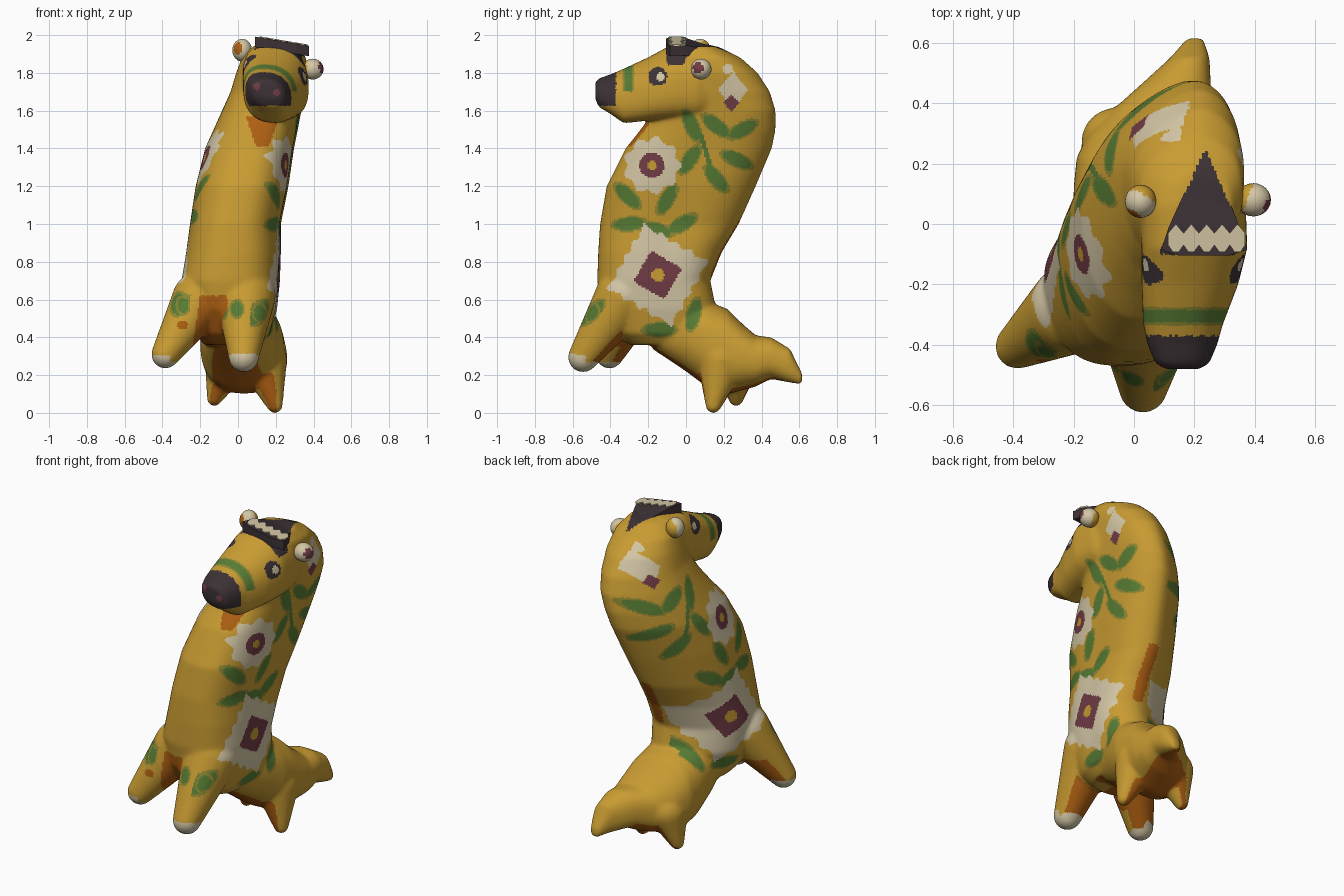
import bpy, bmesh, math
from mathutils import Vector, Matrix

if "Cube" in bpy.data.objects:
    bpy.data.objects.remove(bpy.data.objects["Cube"])

COLORS = {
    "mustard": (0.58, 0.33, 0.032), "burnt_orange": (0.42, 0.115, 0.006),
    "cream": (0.66, 0.57, 0.38), "charcoal": (0.045, 0.031, 0.035),
    "plum": (0.165, 0.045, 0.06), "leaf_green": (0.095, 0.20, 0.035),
    "olive": (0.27, 0.245, 0.032),
}
MATS = {}
for name, c in COLORS.items():
    MATS[name] = bpy.data.materials.new(name)
    MATS[name].diffuse_color = (*c, 1)
INDEX = {n: i for i, n in enumerate(COLORS)}


def finish(name, bm):
    bmesh.ops.recalc_face_normals(bm, faces=bm.faces)
    me = bpy.data.meshes.new(name)
    bm.to_mesh(me)
    bm.free()
    ob = bpy.data.objects.new(name, me)
    bpy.context.collection.objects.link(ob)
    for m in MATS.values():
        me.materials.append(m)
    return ob


def loft(bm, rings):
    rows = [[bm.verts.new(p) for p in r] for r in rings]
    n = len(rows[0])
    for a, b in zip(rows, rows[1:]):
        for i in range(n):
            bm.faces.new((a[i], a[(i + 1) % n], b[(i + 1) % n], b[i]))
    bm.faces.new(rows[0][::-1])
    bm.faces.new(rows[-1])


def ball(bm, c, r):
    m = Matrix.Translation(c) @ Matrix.Diagonal((*r, 1))
    bmesh.ops.create_uvsphere(bm, u_segments=24, v_segments=16, radius=1, matrix=m)


def limb(bm, p0, r0, p1, r1):
    for i in range(17):
        t = i / 16
        r = r0 + (r1 - r0) * t
        ball(bm, Vector(p0).lerp(Vector(p1), t), (r, r, r))


def power(v, e):
    return math.copysign(abs(v) ** e, v)


ANG = [2 * math.pi * (i + .5) / 48 for i in range(48)]
body = bmesh.new()

# upright torso: z, x range, y range; broad flat chest, narrow back leaning right
torso = [(.36, -.18, .12, -.30, .08), (.42, -.23, .17, -.38, .11), (.55, -.28, .2, -.45, .16),
         (.7, -.30, .215, -.47, .13), (.85, -.275, .22, -.465, .19), (1, -.255, .22, -.455, .28),
         (1.2, -.225, .26, -.42, .37), (1.4, -.175, .29, -.32, .455), (1.5, -.13, .31, -.24, .475),
         (1.6, -.085, .33, -.17, .475), (1.7, -.04, .35, -.12, .445), (1.8, -.01, .365, -.1, .38),
         (1.88, .02, .36, -.08, .29), (1.94, .08, .32, -.05, .17)]
rings = []
for z, x0, x1, y0, y1 in torso:
    ring = []
    for t in ANG:
        s, c = math.sin(t), math.cos(t)
        lean = .42 * max(0, s) ** 1.5 * min(1, max(.2, (2 - z) / .4))
        ring.append(((x0 + x1) / 2 + (x1 - x0) / 2 * (power(c, .75 if s < 0 else .75 + .45 * s) + lean),
                     (y0 + y1) / 2 + (y1 - y0) / 2 * (power(s, .9) if s < 0 else s), z))
    rings.append(ring)
loft(body, rings)


# parts lofted front to back: y, x range, z range, with a sideways roll and squareness
def loft_y(sections, roll, e):
    loft(body, [[((x0 + x1) / 2 + (x1 - x0) / 2 * power(math.cos(t), e), y,
                  (z0 + z1) / 2 + (z1 - z0) / 2 * power(math.sin(t), e) - roll * (x1 - x0) / 2 * math.cos(t))
                 for t in ANG] for y, x0, x1, z0, z1 in sections])


# head with snout
loft_y([(-.48, .10, .22, 1.66, 1.75), (-.46, .07, .25, 1.62, 1.77), (-.4, .045, .275, 1.585, 1.79),
        (-.33, .03, .295, 1.535, 1.82), (-.2, .025, .345, 1.55, 1.88), (-.08, .025, .375, 1.56, 1.945),
        (.06, .02, .37, 1.56, 1.955), (.14, .04, .34, 1.56, 1.945), (.22, .08, .3, 1.58, 1.9)], .17, .82)
# hindquarters ending in a stubby tail
loft_y([(-.18, -.15, .12, .34, .55), (0, -.2, .2, .22, .64), (.12, -.2, .24, .13, .59),
        (.22, -.19, .25, .1, .55), (.3, -.15, .26, .12, .47), (.37, -.08, .26, .14, .41),
        (.45, .01, .255, .18, .4), (.55, .12, .25, .16, .34), (.615, .175, .23, .15, .21)], 0, .85)
# front and hind legs
limb(body, (.04, -.32, .62), .16, (.03, -.545, .295), .08)
limb(body, (-.2, -.28, .6), .15, (-.385, -.405, .31), .075)
limb(body, (.13, .19, .28), .13, (.195, .145, .04), .042)
limb(body, (-.06, .27, .26), .115, (-.125, .265, .075), .04)

# fuse the clay
ob = finish("body", body)
bpy.context.view_layer.objects.active = ob
ob.select_set(True)
m = ob.modifiers.new("fuse", 'REMESH')
m.mode, m.voxel_size = 'VOXEL', .01
m = ob.modifiers.new("soften", 'SMOOTH')
m.factor, m.iterations = .5, 14
for mod in list(ob.modifiers):
    bpy.ops.object.modifier_apply(modifier=mod.name)
me = ob.data
if len(me.materials) == 0:
    for mat in MATS.values():
        me.materials.append(mat)

# leaves on the flanks: y, z, tilt in degrees
LEAVES = [(.03, 1.52, 115), (.16, 1.52, 142), (.3, 1.5, 28), (.27, 1.34, -25), (.02, 1.34, 55),
          (.16, 1.24, -50), (-.1, 1.13, 60), (-.31, 1.15, -45), (-.3, 1.0, 5), (-.02, 1.0, 30),
          (-.16, .97, -15), (.04, .52, 75), (-.14, .44, 0), (-.5, .53, 45)]
LEAVES = [(y, z, math.cos(math.radians(a)), math.sin(math.radians(a))) for y, z, a in LEAVES]


def flank(y, z):
    # large square flower with ruffled edge
    d, t = math.hypot(y + .15, z - .73), math.atan2(z - .73, y + .15) - .26
    square = 1 / (abs(math.cos(t)) + abs(math.sin(t)))
    if d < .036:
        return "mustard"
    if d < .133 * square:
        return "plum"
    if d < .275 * square + .01 * math.cos(16 * t):
        return "cream"
    # round flower with petals
    d, t = math.hypot(y + .18, z - 1.31), math.atan2(z - 1.31, y + .18)
    if d < .024:
        return "mustard"
    if d < .066:
        return "plum"
    if d < .142 + .012 * math.cos(9 * t):
        return "cream"
    # bud on the neck
    if abs(y - .24) + abs(z - 1.64) < .042:
        return "plum"
    if abs(y - .25) + abs(z - 1.71) * .8 < .08 or math.hypot(y - .22, z - 1.82) < .028:
        return "cream"
    hit = None
    for cy, cz, c, s in LEAVES:
        u, v = (y - cy) * c + (z - cz) * s, (z - cz) * c - (y - cy) * s
        d = math.hypot(u / .1, v / .042)
        if d < .8:
            return "leaf_green"
        if d < 1:
            hit = "olive"
    # stem
    if abs(y - .1 + (z - 1.4) * .3) < .012 and 1.3 < z < 1.48:
        return "leaf_green"
    return hit


def crown_area(x, y):
    return -.1 < y < .25 and abs(x - .235) < .145 * (.25 - y) / .33


def paint(p, n):
    x, y, z = p
    if z > 1.84 and n.z > .35 and crown_area(x, y):
        return "charcoal"
    if y < -.1 and z > 1.5:  # face
        for cx, cz in ((.1, 1.73), (.205, 1.695)):
            if y < -.43 and math.hypot(x - cx, z - cz) < .02:
                return "plum"
        if y < -.37 and z > 1.625:
            return "charcoal"
        cz = 1.78 if x > .2 else 1.845
        d = math.hypot(y + .15, z - cz)
        if abs(n.x) > .3 and d < .05:
            return "cream" if math.hypot(y + .135, z - cz) < .022 else "charcoal"
        if -.335 < y < -.275 and z > 1.7:
            return "leaf_green" if -.325 < y < -.285 else "olive"
    if 1.41 < z < 1.57 and abs(x - .13) < .03 + (z - 1.4) * .35 and n.y < -.3 and y > -.34 and n.x < .6:
        return "burnt_orange"  # throat
    if z < .31 and y < -.2 and (y < -.53 or x < -.36 or (n.z < -.5 and z < .27)):
        return "cream"  # paw tips
    if y < -.2 and .34 < z < .62 and abs(x + .13) < .07 + (.62 - z) * .15 and n.y < .2 and y > -.48 and z > .62 - (y + .5) * 3:
        return "burnt_orange"  # between the front legs
    if y > -.22 and z < .45 and x < .2 and n.x < .4 and n.x > -.6 and (n.z < -.4 or n.y < -.3):
        return "burnt_orange"  # belly and hind legs
    if y < -.2 and z < .45 and n.y > .1 and n.z < -.05 and abs(n.x) < .75:
        return "burnt_orange"  # backs of the front legs
    if .72 < z < 1.02 and n.y > .5 and .05 < x < .12:
        return "burnt_orange"  # small of the back
    if y < -.35 and z < .62 and n.y < -.4:  # shoulder dabs
        if math.hypot(x + .295, (z - .465) * 1.3) < .03:
            return "burnt_orange"
        d = min(math.hypot((x - cx) / .04, (z - cz) / .055) for cx, cz in ((-.005, .55), (.115, .53), (-.29, .57)))
        if d < 1:
            return "leaf_green" if d < .75 else "olive"
    if n.x > .25:
        return flank(y, z) or "mustard"
    if n.x < -.25:
        return flank(y - .08, z - .04) or "mustard"
    return "mustard"


for f in me.polygons:
    f.material_index = INDEX[paint(f.center, f.normal)]
    f.use_smooth = True

# ears: cream cups with a coloured inside and a clay-coloured back
for name, c, look, size, inner in (
        ("right_ear", (.395, .08, 1.82), (.9, -.35, .15), (.058, .055, .055), "plum"),
        ("left_ear", (.022, .075, 1.92), (-.45, -.8, .2), (.052, .055, .06), "burnt_orange")):
    bm = bmesh.new()
    look = Vector(look).normalized()
    ball(bm, c, size)
    ear = finish(name, bm)
    for f in ear.data.polygons:
        off = f.center - Vector(c)
        depth = off.dot(look)
        side = (off - look * depth).length
        f.material_index = INDEX["mustard" if depth < -.012 else inner if depth > 0 and side < .03 else "cream"]
        f.use_smooth = True


# thin dark wedge on the crown of the head
def top(x, y):
    return 1.99 - .17 * (x - .1) - .3 * max(0, y - .03)


outline = [(.09, -.085), (.15, -.105), (.31, -.105), (.375, -.085), (.35, -.01), (.25, .235), (.225, .235), (.115, -.01)]
bm = bmesh.new()
lower = [bm.verts.new((x, y, top(x, y) - .055)) for x, y in outline]
upper = [bm.verts.new((x, y, top(x, y))) for x, y in outline]
for i in range(len(outline)):
    j = (i + 1) % len(outline)
    bm.faces.new((lower[i], lower[j], upper[j], upper[i]))
bm.faces.new(lower[::-1])
bmesh.ops.triangulate(bm, faces=[bm.faces.new(upper)])
crown = finish("crown_patch", bm)
for f in crown.data.polygons:
    f.material_index = INDEX["charcoal"]

# row of cream petals along the front of the wedge
bm = bmesh.new()
for i in range(5):
    x0, x1 = .113 + i * .051, .164 + i * .051
    mid = (x0 + x1) / 2
    pts = [(x0, -.07), (mid - .01, -.092), (mid + .01, -.092), (x1, -.07), (x1, -.03), (mid, .0), (x0, -.03)]
    loft(bm, [[(x, y, top(x, y) + dz) for x, y in pts] for dz in (-.002, .006)])
petals = finish("crown_petals", bm)
for f in petals.data.polygons:
    f.material_index = INDEX["cream"]

for m in bpy.data.materials:
    if m.users and not m.is_grease_pencil:
        m.use_nodes = True
        m.node_tree.nodes["Principled BSDF"].inputs["Base Color"].default_value = m.diffuse_color
